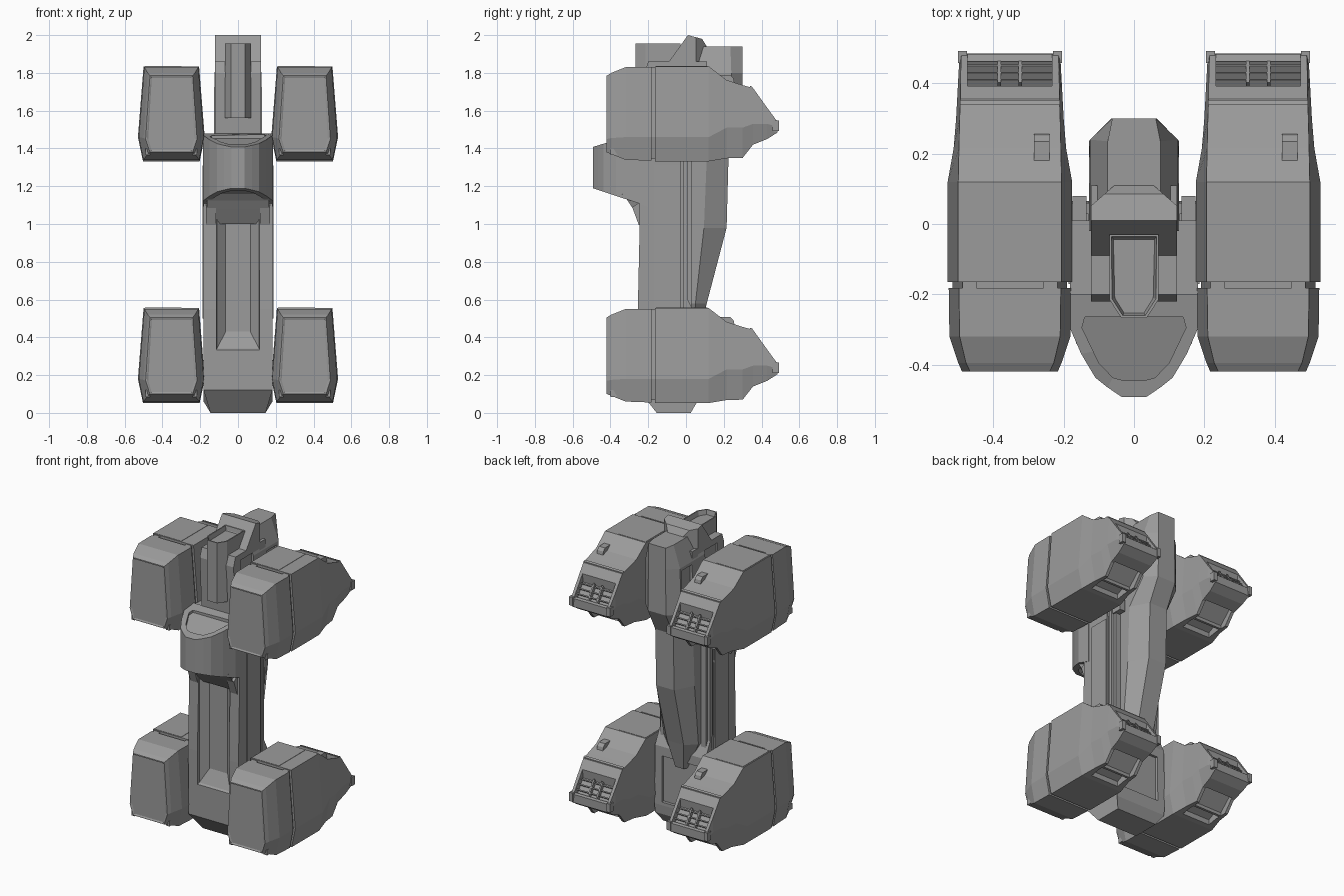
import bpy, bmesh

if "Cube" in bpy.data.objects:
    bpy.data.objects.remove(bpy.data.objects["Cube"])

# Dark grey paint for every part
paint = bpy.data.materials.new("dark_grey")
paint.diffuse_color = (.33, .33, .33, 1)
paint.use_nodes = True
paint.node_tree.nodes["Principled BSDF"].inputs["Base Color"].default_value = paint.diffuse_color


def loft(name, rings, inset_end=None, inset_start=None):
    """Skin a list of equal-length rings; optionally sink a tray into either cap."""
    bm = bmesh.new()
    vs = [[bm.verts.new(p) for p in r] for r in rings]
    n = len(rings[0])
    for a, b in zip(vs, vs[1:]):
        for i in range(n):
            j = (i + 1) % n
            bm.faces.new((a[i], a[j], b[j], b[i]))
    start = bm.faces.new(vs[0][::-1])
    end = bm.faces.new(vs[-1])
    bmesh.ops.recalc_face_normals(bm, faces=bm.faces[:])
    for face, spec in ((start, inset_start), (end, inset_end)):
        if spec:
            bmesh.ops.inset_region(bm, faces=[face], thickness=spec[0])
            bmesh.ops.inset_region(bm, faces=[face], thickness=0.008, depth=-spec[1])
    me = bpy.data.meshes.new(name)
    bm.to_mesh(me)
    bm.free()
    me.materials.append(paint)
    ob = bpy.data.objects.new(name, me)
    bpy.context.collection.objects.link(ob)
    return ob


def prism(name, yz, hw, cx=0.0):
    return loft(name, [[(cx + s, y, z) for y, z in yz] for s in (-hw, hw)])


def box(name, x0, x1, y0, y1, z0, z1):
    return loft(name, [[(x0, y0, z), (x1, y0, z), (x1, y1, z), (x0, y1, z)] for z in (z0, z1)])


def cut(ob, cutter):
    m = ob.modifiers.new("cut", 'BOOLEAN')
    m.operation, m.object, m.solver = 'DIFFERENCE', cutter, 'EXACT'
    bpy.context.view_layer.objects.active = ob
    bpy.ops.object.modifier_apply(modifier=m.name)
    bpy.data.objects.remove(cutter)


def pod_ring(y, zt, zm, zb, wt, wm, wb):
    return [(-wt, y, zt), (wt, y, zt), (wm, y, zm), (wb, y, zb), (-wb, y, zb), (-wm, y, zm)]


# ---- Engine pod (lower pod position, centred on x = 0) ----
pod = []
pod.append(loft("pod_front_cap", [pod_ring(*s) for s in (
    (-.42, .505, .17, .10, .113, .136, .113),
    (-.395, .52, .175, .09, .125, .147, .125),
    (-.32, .55, .18, .06, .143, .172, .148),
    (-.182, .55, .18, .055, .145, .174, .15))], inset_start=(.006, .004)))
pod.append(loft("pod_seam_core", [pod_ring(y, .54, .18, .068, .135, .163, .14)
                                  for y in (-.19, -.155)]))
body = loft("pod_main_body", [pod_ring(*s) for s in (
    (-.165, .555, .18, .052, .147, .177, .15),
    (.12, .555, .18, .052, .147, .177, .15),
    (.215, .482, .23, .068, .145, .160, .13),
    (.30, .455, .23, .07, .143, .153, .12),
    (.355, .44, .25, .14, .141, .150, .12),
    (.43, .335, .25, .17, .140, .146, .125),
    (.485, .26, .235, .205, .138, .143, .13))])
# Intake recess in the rear slope, running in along the slope
cut(body, prism("grille_cutter", [(.40, .46), (.53, .262), (.462, .222), (.388, .33)], .12))
# Stepped notches under the tail
for y0, y1, d in ((.15, .235, .13), (.26, .36, .185)):
    cut(body, prism("notch_cutter", [(y0, .0), (y1 + .02, .0), (y1, d), (y0, .09)], .1))
pod.append(body)
# Grille slats and dividers, sunk below the slope
for i in range(4):
    t = i / 3
    y, z = .385 + .06 * t, .322 - .08 * t
    pod.append(prism("grille_slat", [(y, z), (y + .025, z + .015), (y + .028, z + .008), (y + .006, z - .008)], .12))
for x in (-.03, .03):
    pod.append(prism("grille_divider", [(.38, .32), (.402, .352), (.472, .25), (.455, .22)], .005, x))
# Tail lip bar and posts
pod.append(prism("tail_lip", [(.462, .21), (.462, .262), (.483, .258), (.483, .21)], .136))
for s in (-1, 1):
    pod.append(box("tail_post", s * .135 - .013, s * .135 + .013, .458, .492, .212, .268))
# Latch on the rear deck, deck band, top panels and seam clips
pod.append(prism("deck_latch", [(.165, .46), (.165, .508), (.235, .508), (.252, .49), (.26, .45)], .022, .09))
pod.append(box("top_panel", -.14, .055, -.16, .115, .54, .557))
pod.append(prism("rear_deck_band", [(.338, .43), (.338, .451), (.352, .446), (.352, .43)], .142))
for s in (-1, 1):
    pod.append(box("seam_clip", s * .115 - .02, s * .115 + .02, -.19, -.155, .53, .55))
    pod.append(box("front_foot", s * .125 - .012, s * .125 + .012, -.40, -.33, .085, .12))

# Place four pods (translated copies)
for ob in pod:
    for i, (x, z) in enumerate(((-.353, 0), (.353, 0), (-.353, 1.28), (.353, 1.28))):
        o = ob if i == 3 else ob.copy()
        if i < 3:
            bpy.context.collection.objects.link(o)
        o.location = (x, 0, z)

# ---- Central hull ----
hull = prism("hull", [(-.155, 0), (.025, 0), (.06, .06), (.065, .12), (.06, .50), (.01, .60),
                      (.01, 1.47), (-.245, 1.47), (-.245, 1.0), (-.255, .55), (-.25, .12)], .182)
for v in hull.data.vertices:
    if v.co.z < .01:
        v.co.x *= .8
# Long tapered front recess
cut(hull, loft("front_recess_cutter", [
    [(-a, y, b), (a, y, b), (a, y, 1.06), (-a, y, 1.06)]
    for a, y, b in ((.118, -.27, .32), (.112, -.24, .34), (.065, -.20, .43))]))
# Rear lower inset panel and side channels
cut(hull, box("rear_panel_cutter", -.13, .13, .045, .1, .14, .44))
for s in (-1, 1):
    cut(hull, box("side_groove_cutter", s * .185 - .012, s * .185 + .012, -.03, -.012, .5, 1.4))
    box("side_panel", s * .18 - .007, s * .18 + .007, -.17, -.035, .5, 1.31)
    box("rear_rail", s * .147 - .017, s * .147 + .017, -.05, .03, .52, 1.40)
    box("shoulder_block", s * .155 - .02, s * .155 + .02, -.21, .08, 1.33, 1.45)
    # Brackets beside the recess, under the nose
    prism("recess_bracket", [(-.235, .99), (-.25, .995), (-.285, 1.09), (-.235, 1.12)], .026, s * .143)

# ---- Nose with tray on top and dished underside ----
plan = [(.185, -.2), (.185, -.29), (.15, -.37), (.11, -.437), (.075, -.465), (.035, -.492)]
plan += [(-x, y) for x, y in reversed(plan)]
nose = loft("nose", [[(x, y, 1.19 + (y + .495) * -.33) for x, y in plan],
                     [(x, y, min(1.48, 1.48 + (y + .26) * .31)) for x, y in plan]],
            inset_start=(.035, .02))
tray = [(.14, -.265), (.148, -.295), (.10, -.395), (.06, -.437), (.03, -.445)]
tray += [(-x, y) for x, y in reversed(tray)]
cut(nose, loft("tray_cutter", [[(x, y, z + (y + .26) * .31) for x, y in tray] for z in (1.455, 1.6)]))
fairing = prism("nose_fairing", [(-.34, 1.16), (-.31, 1.125), (-.28, 1.08), (-.225, 1.0), (-.2, 1.0), (-.2, 1.16)], .165)
for v in fairing.data.vertices:
    if v.co.z < 1.05:
        v.co.x *= .65

# ---- Rear spine: chamfered back, flaring up into the tower ----
spine = loft("rear_spine", [
    [(-w, -.02, z), (w, -.02, z), (w, ys, z), (b, yb, z), (-b, yb, z), (-w, ys, z)]
    for z, w, b, ys, yb in ((.40, .045, .03, .04, .068), (.58, .125, .06, .05, .11),
                            (.98, .128, .065, .095, .215), (1.35, .128, .065, .11, .225),
                            (1.50, .128, .065, .235, .30), (1.80, .125, .062, .24, .30),
                            (1.94, .075, .062, .235, .30))])
for s in (-1, 1):
    cut(spine, prism("tower_window_cutter", [(.115, 1.56), (.19, 1.56), (.22, 1.62), (.22, 1.78), (.115, 1.78)], .02, s * .13))

# ---- Tower: crest and forward post ----
tower = prism("tower", [(-.2, 1.40), (-.22, 1.80), (-.2, 1.86), (-.09, 1.86), (.01, 2.0),
                        (.085, 1.98), (.11, 1.94), (.11, 1.40)], .122)
for s in (-1, 1):
    # Clipped rear corners of the crest
    cut(tower, loft("crest_corner_cutter", [[(s * x, y, z) for x, y in ((.05, .115), (.13, .045), (.14, .13))]
                                            for z in (1.86, 2.05)]))
    cut(tower, prism("tower_side_cutter", [(-.15, 1.52), (-.02, 1.52), (.05, 1.6), (.05, 1.82), (-.15, 1.82)], .015, s * .127))
post = [(.07, -.03), (.07, -.215), (.036, -.267), (-.036, -.267), (-.07, -.215), (-.07, -.03)]
loft("front_post", [[(x, y, z) for x, y in post] for z in (1.56, 1.955)], inset_end=(.008, .03))
